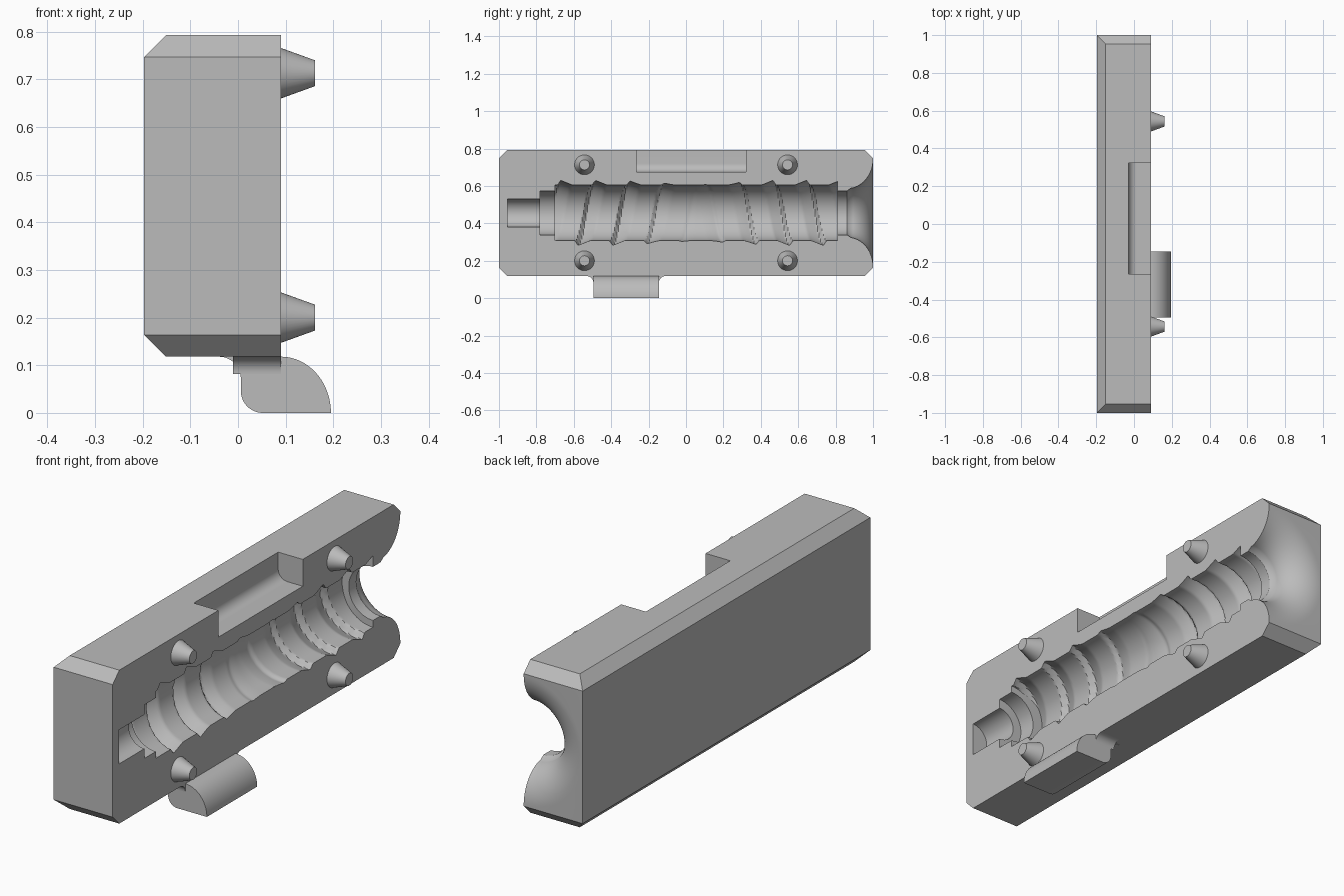
import bpy, bmesh, math
from mathutils import Vector

cube = bpy.data.objects.get("Cube")
if cube:
    bpy.data.objects.remove(cube, do_unlink=True)

FACE, AXIS_Z = 0.09, 0.456        # parting plane and cavity axis
BOTTOM, TOP = 0.118, 0.793

grey = bpy.data.materials.new("light grey")
grey.use_nodes = True
grey.diffuse_color = (0.5, 0.5, 0.5, 1)
grey.node_tree.nodes["Principled BSDF"].inputs["Base Color"].default_value = (0.5, 0.5, 0.5, 1)


def finish(name, bm):
    bmesh.ops.recalc_face_normals(bm, faces=bm.faces)
    mesh = bpy.data.meshes.new(name)
    bm.to_mesh(mesh)
    bm.free()
    mesh.materials.append(grey)
    obj = bpy.data.objects.new(name, mesh)
    bpy.context.collection.objects.link(obj)
    return obj


def smooth(obj):
    bpy.ops.object.select_all(action='DESELECT')
    obj.select_set(True)
    bpy.context.view_layer.objects.active = obj
    bpy.ops.object.shade_smooth_by_angle(angle=math.radians(30))


def prism(name, points, shift):
    bm = bmesh.new()
    face = bm.faces.new([bm.verts.new(p) for p in points])
    new = bmesh.ops.extrude_face_region(bm, geom=[face])["geom"]
    verts = [g for g in new if isinstance(g, bmesh.types.BMVert)]
    bmesh.ops.translate(bm, verts=verts, vec=Vector(shift))
    return finish(name, bm)


def arc(cx, cz, rx, rz, start, end, steps=12):
    angles = [math.radians(start + (end - start) * i / steps) for i in range(steps + 1)]
    return [(cx + rx * math.cos(a), cz + rz * math.sin(a)) for a in angles]


def carve(target, cutter):
    cutter.hide_render = True
    mod = target.modifiers.new("carve", 'BOOLEAN')
    mod.operation, mod.solver, mod.object = 'DIFFERENCE', 'EXACT', cutter
    bpy.context.view_layer.objects.active = target
    bpy.ops.object.modifier_apply(modifier=mod.name)
    bpy.data.objects.remove(cutter, do_unlink=True)


# Block with chamfered top and bottom rims, sharp at the parting plane
bm = bmesh.new()
bmesh.ops.create_cube(bm, size=1)
for v in bm.verts:
    v.co = ((FACE if v.co.x > 0 else -0.197), v.co.y * 2, (TOP if v.co.z > 0 else BOTTOM))
rims = [e for e in bm.edges
        if abs(e.verts[0].co.z - e.verts[1].co.z) < 0.01
        and min(v.co.x for v in e.verts) < 0]
bmesh.ops.bevel(bm, geom=rims, offset=0.046, segments=1, affect='EDGES')
block = finish("mold_block", bm)


# Helical groove depth, running in opposite directions from the middle
def groove(y, angle):
    turn = (angle - math.pi / 2) / math.tau
    if y < 0.055:
        pitch, out = 0.185, -0.48 - 0.185 * turn - y
    else:
        pitch, out = 0.18, y - 0.28 - 0.18 * turn
    out = (out + pitch / 2) % pitch - pitch / 2
    shape = (out + 0.06) / 0.065 if out < 0.005 else (0.022 - out) / 0.017
    depth = 0.026 * min(1, abs(y - 0.055) / 0.4)
    return depth * max(0, min(1, shape))


# Cavity: stepped bore, grooved barrel and trumpet mouth
stations = [(-0.955, 0.075), (-0.78, 0.075), (-0.78, 0.118), (-0.70, 0.118)]
barrel = 200
barrel_start = len(stations)
stations += [(-0.70 + 1.51 * i / barrel, 0.148) for i in range(barrel + 1)]
barrel_end = len(stations)
stations += [(0.81, 0.118), (0.862, 0.118)]
stations += arc(0.862, 0.287, 0.138, 0.157, -82, 0, 16)
stations += [(1.05, 0.287)]
SIDES = 96
bm = bmesh.new()
rings = []
for i, (y, r) in enumerate(stations):
    ring = []
    for k in range(SIDES):
        a = math.tau * (k + 0.5) / SIDES
        rr = r + (groove(y, a) if barrel_start <= i < barrel_end else 0)
        ring.append(bm.verts.new((FACE + rr * math.cos(a), y, AXIS_Z + rr * math.sin(a))))
    rings.append(ring)
for a, b in zip(rings, rings[1:]):
    for k in range(SIDES):
        n = (k + 1) % SIDES
        bm.faces.new((a[k], a[n], b[n], b[k]))
bm.faces.new(rings[0])
bm.faces.new(rings[-1])
carve(block, finish("cavity_cutter", bm))

# Latch slot in the top edge
slot = [(0.2, 0.9), (-0.03, 0.9)] + arc(0.015, 0.72, 0.045, 0.045, 180, 270) + [(0.2, 0.675)]
carve(block, prism("slot_cutter", [(x, -0.265, z) for x, z in slot], (0, 0.587, 0)))
smooth(block)

# Latch hook under the bottom edge
hook = [(-0.04, BOTTOM + 0.002)] + arc(-0.04, 0.072, 0.046, 0.046, 90, 0)
hook += arc(0.052, 0.046, 0.046, 0.046, 180, 270) + [(0.195, 0)]
hook += arc(0.09, 0.0, 0.105, BOTTOM, 0, 90, 20)[1:]
smooth(prism("latch_hook", [(x, -0.495, z) for x, z in hook], (0, 0.35, 0)))

# Fillets joining the hook sides to the block
for name, y, side in (("front_fillet", -0.495, -1), ("back_fillet", -0.145, 1)):
    curve = arc(y + side * 0.036, BOTTOM - 0.036, -side * 0.036, 0.036, 0, 90)
    pts = [(-0.01, y, BOTTOM)] + [(-0.01, cy, cz) for cy, cz in curve]
    smooth(prism(name, pts, (FACE + 0.01, 0, 0)))

# Tapered alignment pins
for row, z in (("lower", 0.2), ("upper", 0.713)):
    for end, y in (("front", -0.543), ("back", 0.543)):
        bm = bmesh.new()
        bmesh.ops.create_cone(bm, cap_ends=True, segments=40, radius1=0.053,
                              radius2=0.027, depth=0.072)
        for v in bm.verts:
            v.co = (FACE + 0.036 + v.co.z, y + v.co.x, z + v.co.y)
        smooth(finish(f"{row}_{end}_pin", bm))
